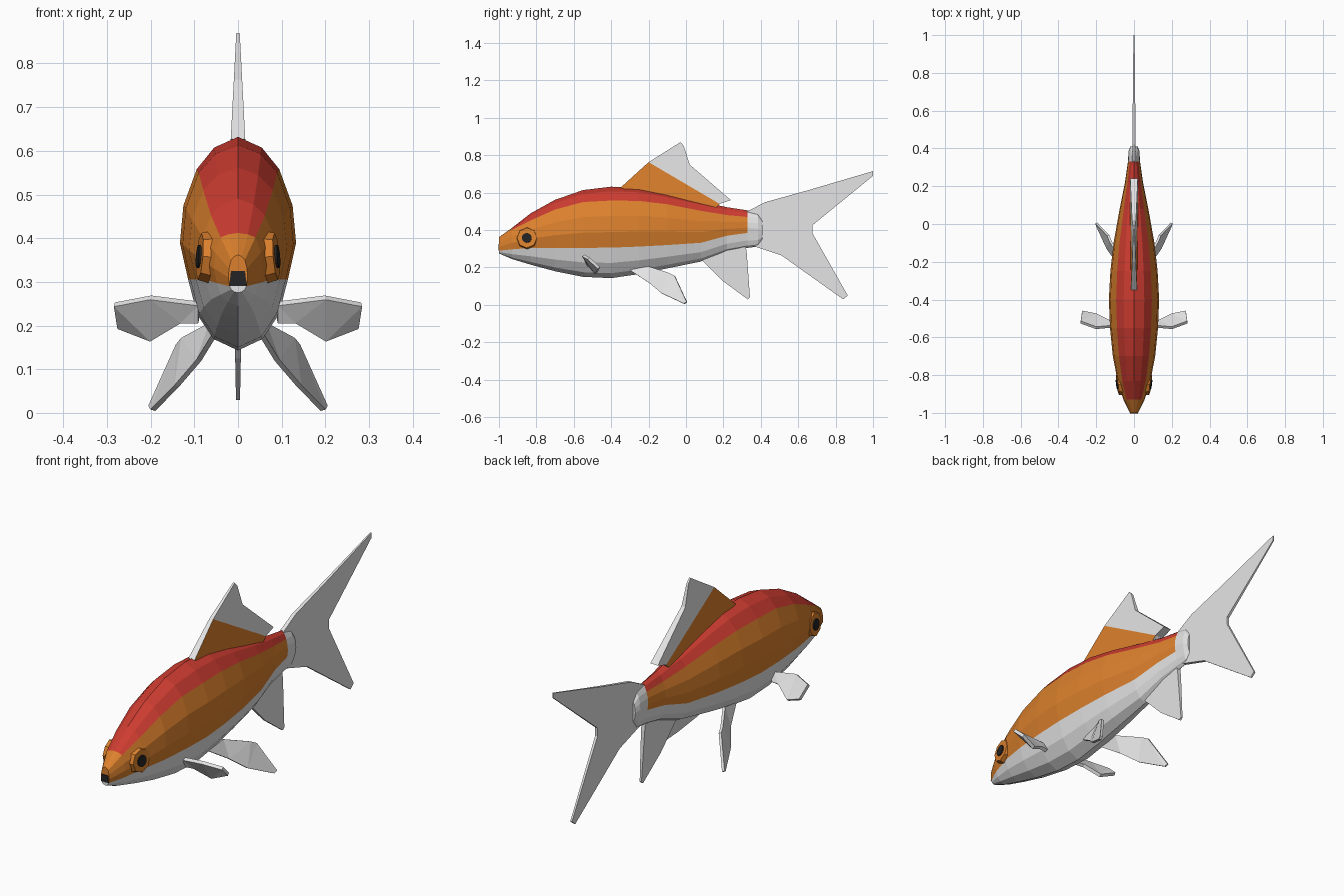
import bpy, bmesh
from mathutils import Vector, geometry

if "Cube" in bpy.data.objects:
    bpy.data.objects.remove(bpy.data.objects["Cube"])


def material(name, rgb):
    m = bpy.data.materials.new(name)
    m.diffuse_color = (*rgb, 1)
    m.use_nodes = True
    m.node_tree.nodes["Principled BSDF"].inputs["Base Color"].default_value = m.diffuse_color
    return m


RED = material("red", (0.61, 0.045, 0.03))
ORANGE = material("orange", (0.72, 0.22, 0.026))
WHITE = material("white", (0.78, 0.78, 0.78))
DARK = material("dark", (0.017, 0.017, 0.017))


def finish(bm, name, mats):
    bmesh.ops.recalc_face_normals(bm, faces=bm.faces)
    me = bpy.data.meshes.new(name)
    bm.to_mesh(me)
    bm.free()
    for m in mats:
        me.materials.append(m)
    ob = bpy.data.objects.new(name, me)
    bpy.context.collection.objects.link(ob)
    return ob


def mirror(ob):
    ob.modifiers.new("mirror", 'MIRROR')


def slab(name, a, b, side_mat, edge_mat):
    """Closed sheet between two matching outlines."""
    bm = bmesh.new()
    va = [bm.verts.new(p) for p in a]
    vb = [bm.verts.new(p) for p in b]
    sides = [bm.faces.new(va), bm.faces.new(vb[::-1])]
    n = len(a)
    for i in range(n):
        j = (i + 1) % n
        bm.faces.new((va[i], vb[i], vb[j], va[j])).material_index = 1
    bmesh.ops.recalc_face_normals(bm, faces=bm.faces)
    bmesh.ops.triangulate(bm, faces=sides)
    return finish(bm, name, [side_mat, edge_mat])


def upright_fin(name, outline, half, side_mat=WHITE):
    """Fin in the centre plane, half(y, z) gives half its thickness."""
    a = [(half(y, z), y, z) for y, z in outline]
    b = [(-half(y, z), y, z) for y, z in outline]
    return slab(name, a, b, side_mat, WHITE)


def paired_fin(name, outline, thick):
    pts = [Vector(p) for p in outline]
    n = geometry.normal(pts) * thick / 2
    mirror(slab(name, [p + n for p in pts], [p - n for p in pts], WHITE, WHITE))


# Body: y, top, lower edge of red, lower edge of orange, bottom, half width
STATIONS = [
    (-1.00, .362, .350, .290, .275, .022),
    (-0.93, .412, .402, .297, .245, .056),
    (-0.83, .490, .452, .305, .215, .087),
    (-0.70, .562, .510, .305, .180, .112),
    (-0.55, .614, .550, .305, .150, .127),
    (-0.40, .632, .558, .306, .143, .133),
    (-0.25, .624, .556, .312, .165, .125),
    (-0.10, .594, .538, .320, .195, .108),
    (0.08, .552, .503, .332, .232, .076),
    (0.22, .522, .480, .370, .285, .048),
    (0.33, .505, .470, .385, .305, .032),
    (0.385, .488, .465, .380, .312, .029),
    (0.41, .450, .440, .375, .350, .020),
]
WIDTH = [0, .41, .71, .94, 1, .86, .70, .42, 0]

bm = bmesh.new()
rings = []
for y, top, red, ora, bot, w in STATIONS:
    zs = [top, top + (red - top) * .33, red, red + (ora - red) * .33,
          red + (ora - red) * .67, ora, ora + (bot - ora) * .5,
          ora + (bot - ora) * .84, bot]
    half = [(w * k, z) for k, z in zip(WIDTH, zs)]
    loop = half + [(-x, z) for x, z in half[-2:0:-1]]
    rings.append([bm.verts.new((x, y, z)) for x, z in loop])


def body_colour(seg, station):
    k = min(seg, 15 - seg)
    if STATIONS[station][0] > .3 or k > 4:
        return 2
    return 0 if k < 2 and station > 0 else 1


for s in range(len(rings) - 1):
    r, q = rings[s], rings[s + 1]
    for i in range(16):
        j = (i + 1) % 16
        bm.faces.new((r[i], r[j], q[j], q[i])).material_index = body_colour(i, s)
for s in (0, len(rings) - 1):
    r = rings[s]
    for i in range(8):
        vs = list(dict.fromkeys((r[i], r[i + 1], r[15 - i], r[(16 - i) % 16])))
        bm.faces.new(vs).material_index = body_colour(i, s)
finish(bm, "body", [RED, ORANGE, WHITE])

# Mouth plate
slab("mouth", [(x, -1.003, z) for x, z in ((-.02, .291), (.02, .291), (.016, .325), (-.016, .325))],
     [(x, -.996, z) for x, z in ((-.02, .291), (.02, .291), (.016, .325), (-.016, .325))],
     DARK, DARK)


# Eyes: faceted socket and round pupil on each side
def eye_disc(name, sides, r1, r2, depth, centre, mat):
    bm = bmesh.new()
    bmesh.ops.create_cone(bm, cap_ends=True, segments=sides, radius1=r1, radius2=r2, depth=depth)
    rot = Vector((1, -.14, .08)).to_track_quat('Z', 'Y').to_matrix()
    bmesh.ops.rotate(bm, verts=bm.verts, matrix=rot)
    bmesh.ops.translate(bm, verts=bm.verts, vec=centre)
    mirror(finish(bm, name, [mat]))


eye_disc("eye_socket", 8, .062, .054, .036, (.070, -.848, .357), ORANGE)
eye_disc("pupil", 20, .026, .026, .009, (.0885, -.851, .358), DARK)


# Dorsal fin: orange lower part, white upper part
def dorsal_half(y, z):
    return .018 - (z - .6) * .052


upright_fin("dorsal_fin_base", [(-.35, .627), (-.2, .763), (.18, .54), (.15, .51), (-.3, .59)],
            dorsal_half, ORANGE)
upright_fin("dorsal_fin_tip", [(-.2, .763), (-.03, .87), (-.012, .85), (.02, .75),
                               (.24, .56), (.18, .54)], dorsal_half)

# Tail fin
upright_fin("tail_fin", [(.30, .485), (.42, .548), (.66, .615), (1, .715), (1, .69), (.675, .425),
                         (.675, .385), (.865, .05), (.84, .03), (.51, .265), (.36, .315), (.30, .34)],
            lambda y, z: .010 - (y - .3) * .01)

# Anal fin
upright_fin("anal_fin", [(.08, .245), (.2, .30), (.32, .31), (.325, .275), (.342, .04),
                         (.33, .03), (.2, .125)], lambda y, z: .004 + z * .02)

# Pelvic and pectoral fins
paired_fin("pelvic_fin", [(.05, -.3, .185), (.09, -.2, .12), (.14, -.13, .062), (.195, -.01, .006),
                          (.2, .005, .015), (.137, -.06, .155), (.125, -.09, .17),
                          (.06, -.2, .205)], .012)
paired_fin("pectoral_fin", [(.09, -.54, .25), (.2, -.55, .264), (.283, -.52, .248),
                            (.275, -.465, .197), (.2, -.48, .168), (.13, -.515, .21),
                            (.09, -.52, .21)], .016)
